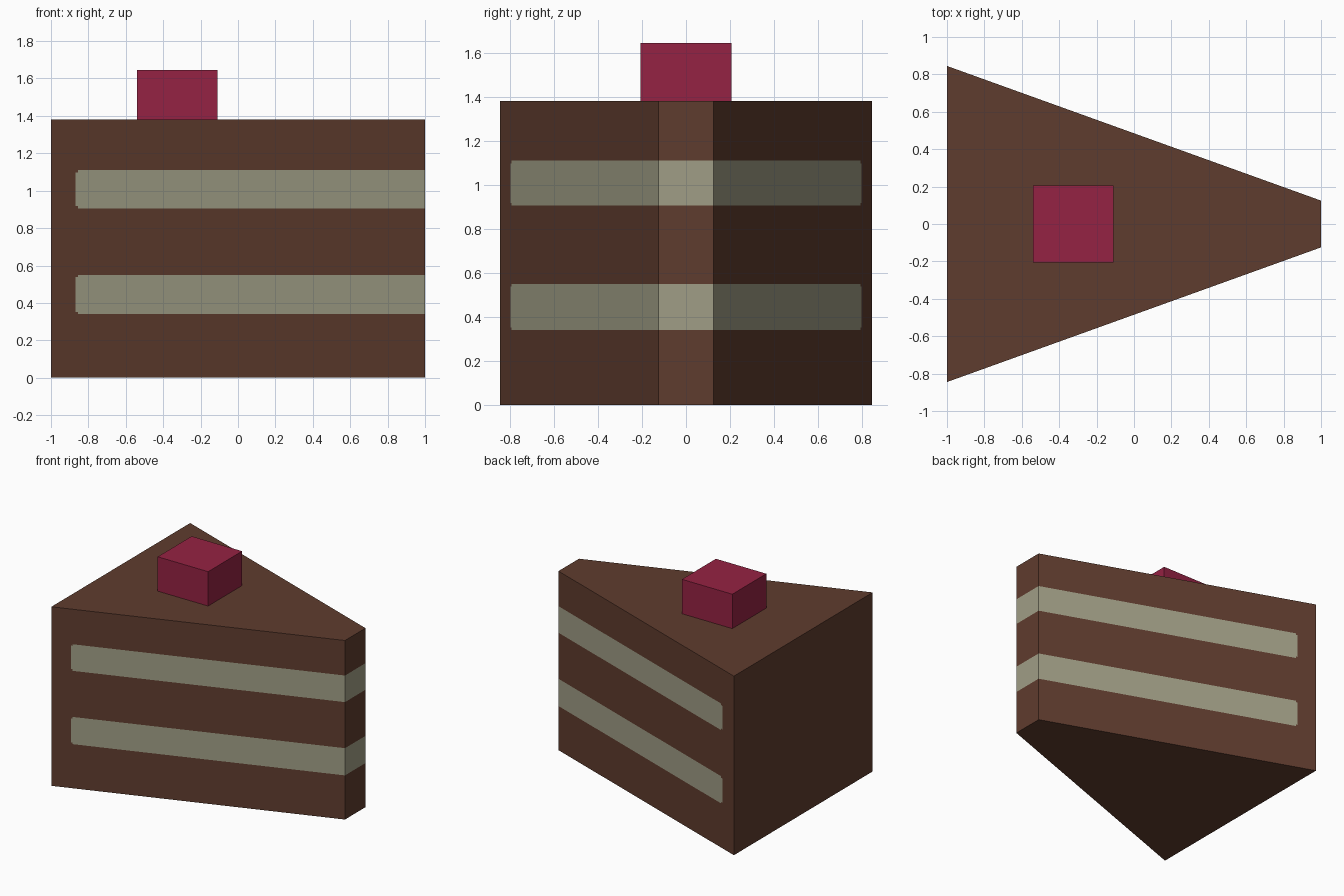
import bpy, bmesh

if "Cube" in bpy.data.objects:
    bpy.data.objects.remove(bpy.data.objects["Cube"])


def srgb(r, g, b):
    def lin(c):
        c /= 255
        return c / 12.92 if c <= 0.04045 else ((c + 0.055) / 1.055) ** 2.4
    return (lin(r), lin(g), lin(b), 1.0)


def material(name, rgb):
    m = bpy.data.materials.new(name)
    m.diffuse_color = srgb(*rgb)
    m.use_nodes = True
    m.node_tree.nodes["Principled BSDF"].inputs["Base Color"].default_value = m.diffuse_color
    return m


def prism(name, outline, z0, z1, mats, edit=None):
    bm = bmesh.new()
    base = bm.faces.new([bm.verts.new((x, y, z0)) for x, y in outline])
    top = bmesh.ops.extrude_face_region(bm, geom=[base], use_keep_orig=True)
    for v in top["geom"]:
        if isinstance(v, bmesh.types.BMVert):
            v.co.z = z1
    bmesh.ops.recalc_face_normals(bm, faces=bm.faces)
    if edit:
        edit(bm)
    mesh = bpy.data.meshes.new(name)
    bm.to_mesh(mesh)
    bm.free()
    for m in mats:
        mesh.materials.append(m)
    obj = bpy.data.objects.new(name, mesh)
    bpy.context.collection.objects.link(obj)
    return obj


BANDS = [(0.34, 0.55), (0.905, 1.11)]   # cream layer heights
START, NOTCH = -0.868, 0.012            # cream start and softened corner size


def is_cream(c):
    for lo, hi in BANDS:
        if lo < c.z < hi and c.x > START:
            near_edge = min(c.z - lo, hi - c.z) < NOTCH
            return not (near_edge and c.x < START + NOTCH)
    return False


# Cut the walls (except the back) along the cream layers, then colour them
def cream_layers(bm):
    cuts = [((START + d, 0, 0), (1, 0, 0)) for d in (0, NOTCH)]
    for lo, hi in BANDS:
        cuts += [((0, 0, z), (0, 0, 1)) for z in (lo, lo + NOTCH, hi - NOTCH, hi)]
    for co, no in cuts:
        bm.normal_update()
        walls = [f for f in bm.faces if abs(f.normal.z) < 0.5]
        geom = walls + list({e for f in walls for e in f.edges}) \
            + list({v for f in walls for v in f.verts})
        bmesh.ops.bisect_plane(bm, geom=geom, plane_co=co, plane_no=no, dist=1e-5)
    bm.normal_update()
    for f in bm.faces:
        wall = abs(f.normal.z) < 0.5 and f.normal.x > -0.5
        f.material_index = int(wall and is_cream(f.calc_center_median()))


sponge = material("chocolate sponge", (95, 60, 46))
cream = material("cream", (160, 158, 134))
red = material("berry red", (149, 34, 67))

# Wedge of cake with a blunt tip
prism("cake_slice", [(-1, -0.845), (1, -0.125), (1, 0.125), (-1, 0.845)],
      0, 1.38, [sponge, cream], cream_layers)

# Square berry on top
prism("berry", [(-0.54, -0.207), (-0.11, -0.207), (-0.11, 0.207), (-0.54, 0.207)],
      1.38, 1.645, [red])
